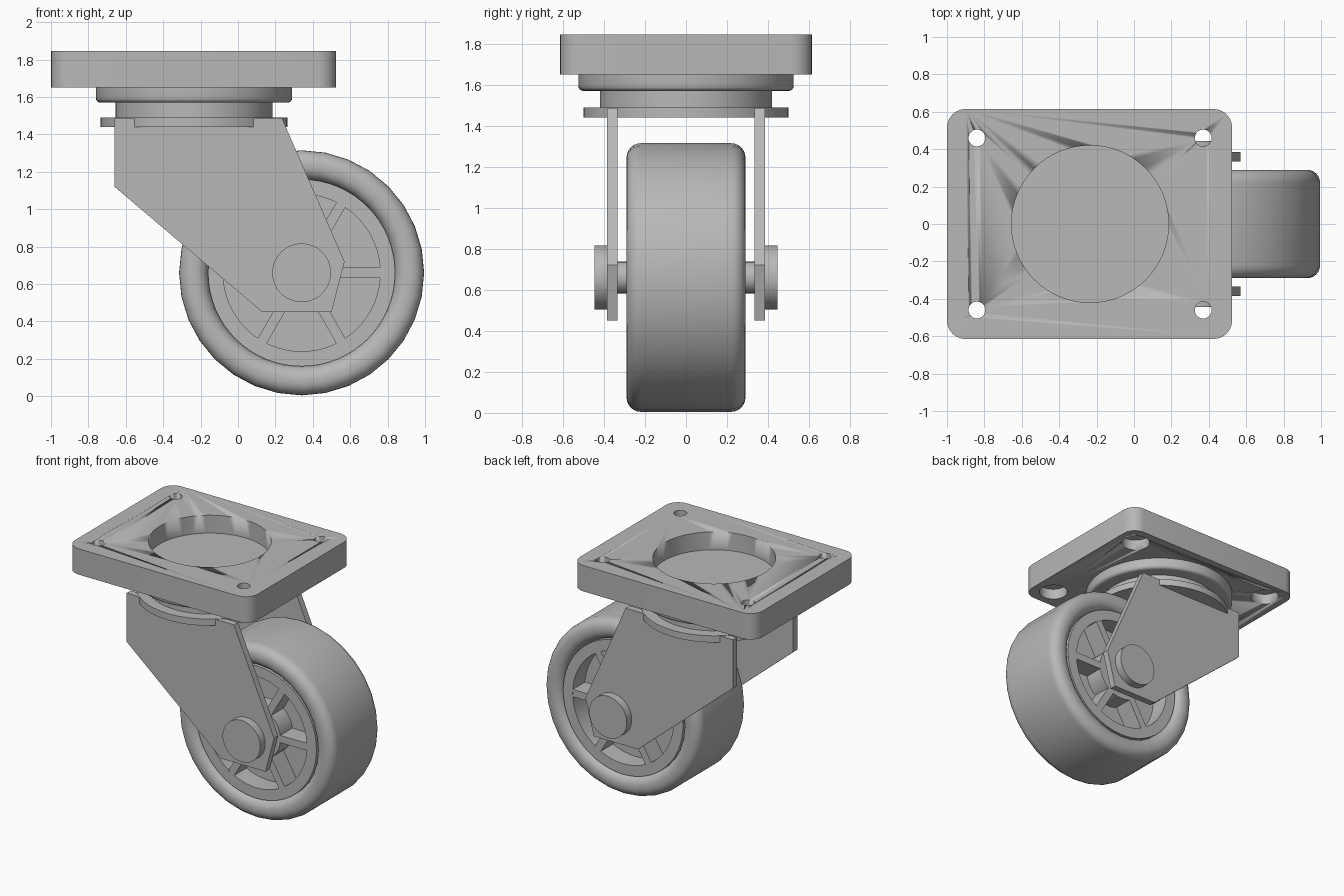
import bpy, bmesh, math
from mathutils import Matrix, Vector

if "Cube" in bpy.data.objects:
    bpy.data.objects.remove(bpy.data.objects["Cube"], do_unlink=True)

steel = bpy.data.materials.new("plain_grey")
steel.use_nodes = True
grey = (0.48, 0.48, 0.48, 1)
steel.diffuse_color = grey
steel.node_tree.nodes["Principled BSDF"].inputs["Base Color"].default_value = grey

SWIVEL_X = -0.235
WHEEL = Vector((0.34, 0, 0.66))


def finish(name, bm, smooth=True):
    bmesh.ops.recalc_face_normals(bm, faces=bm.faces)
    mesh = bpy.data.meshes.new(name)
    bm.to_mesh(mesh)
    bm.free()
    mesh.materials.append(steel)
    ob = bpy.data.objects.new(name, mesh)
    bpy.context.collection.objects.link(ob)
    bpy.ops.object.select_all(action='DESELECT')
    ob.select_set(True)
    bpy.context.view_layer.objects.active = ob
    if smooth:
        bpy.ops.object.shade_smooth_by_angle(angle=math.radians(35))
    return ob


def lathe(name, profile, centre, segs=64, along_y=False, closed=False):
    """Revolve (radius, height) points about z, or about y for wheel parts."""
    bm = bmesh.new()
    verts = [bm.verts.new((r, 0, h)) for r, h in profile]
    pairs = list(zip(verts, verts[1:] + verts[:1]))
    edges = [bm.edges.new(p) for p in (pairs if closed else pairs[:-1])]
    bmesh.ops.spin(bm, geom=verts + edges, cent=(0, 0, 0), axis=(0, 0, 1),
                   angle=math.tau, steps=segs, use_duplicate=False)
    bmesh.ops.remove_doubles(bm, verts=bm.verts, dist=1e-5)
    if along_y:
        bm.transform(Matrix.Rotation(math.pi / 2, 4, 'X'))
    bm.transform(Matrix.Translation(centre))
    return finish(name, bm)


def cylinder(name, radius, low, high, centre, segs=64, along_y=False):
    return lathe(name, [(0, low), (radius, low), (radius, high), (0, high)],
                 centre, segs, along_y)


def prism(name, points, depth):
    """Extrude a closed outline of 3D points by a vector."""
    bm = bmesh.new()
    face = bm.faces.new([bm.verts.new(p) for p in points])
    new = bmesh.ops.extrude_face_region(bm, geom=[face])["geom"]
    bmesh.ops.translate(bm, vec=depth, verts=[v for v in new if isinstance(v, bmesh.types.BMVert)])
    return finish(name, bm)


def cut(target, cutter):
    mod = target.modifiers.new("cut", 'BOOLEAN')
    mod.operation, mod.solver, mod.object = 'DIFFERENCE', 'EXACT', cutter
    bpy.context.view_layer.objects.active = target
    bpy.ops.object.modifier_apply(modifier=mod.name)
    bpy.data.objects.remove(cutter, do_unlink=True)


def arc(cx, cy, r, start, end, steps=6):
    angles = [math.radians(start + (end - start) * i / steps) for i in range(steps + 1)]
    return [(cx + r * math.cos(a), cy + r * math.sin(a)) for a in angles]


# Mounting plate: rounded rectangle with a round recess and four bolt holes
x0, x1, half_w, r = -1.0, 0.525, 0.615, 0.1
outline = (arc(x1 - r, half_w - r, r, 0, 90) + arc(x0 + r, half_w - r, r, 90, 180)
           + arc(x0 + r, r - half_w, r, 180, 270) + arc(x1 - r, r - half_w, r, 270, 360))
plate = prism("mounting_plate", [(x, y, 1.65) for x, y in outline], (0, 0, 0.195))
cut(plate, cylinder("recess_cutter", 0.42, 1.71, 1.95, (SWIVEL_X, 0, 0)))
for x in (-0.84, 0.37):
    for y in (-0.46, 0.46):
        bolt = [(0, 1.6), (0.1, 1.6), (0.1, 1.73), (0.045, 1.73), (0.045, 1.95), (0, 1.95)]
        cut(plate, lathe("bolt_cutter", bolt, (x, y, 0), 32))

# Swivel bearing: rounded cup, neck and lower disc
cup = [(0, 1.57)] + arc(0.5, 1.595, 0.025, -90, 0, 4) + [(0.525, 1.655), (0, 1.655)]
lathe("swivel_cup", cup, (SWIVEL_X, 0, 0))
cylinder("swivel_neck", 0.42, 1.48, 1.58, (SWIVEL_X, 0, 0))
cylinder("swivel_disc", 0.5, 1.44, 1.49, (SWIVEL_X, 0, 0))

# Fork plates and axle heads on both sides
fork = [(-0.66, 1.487), (0.235, 1.487), (0.57, 0.72), (0.5, 0.45), (0.13, 0.45), (-0.66, 1.12)]
for side, label in ((-1, "front"), (1, "back")):
    prism(label + "_fork_plate", [(x, side * 0.335, z) for x, z in fork], (0, side * 0.05, 0))
    low, high = sorted((-side * 0.38, -side * 0.445))
    cylinder(label + "_axle_head", 0.157, low, high, WHEEL, 48, True)
cylinder("axle", 0.077, -0.38, 0.38, WHEEL, 32, True)

# Tyre with rounded shoulders
half = [(0.47, 0.22)] + arc(0.57, 0.22, 0.07, 180, 90) + arc(0.585, 0.22, 0.07, 90, 0)
tyre = half + [(r, -h) for r, h in reversed(half)]
lathe("tyre", tyre, WHEEL, 32, True, True)

# Wheel centre: web, outer ring, hub and three crossing bars that make six spokes
FACE = 0.265
cylinder("wheel_web", 0.45, -0.12, 0.12, WHEEL, 64, True)
lathe("rim_ring", [(0.42, -FACE), (0.5, -FACE), (0.5, FACE), (0.42, FACE)],
      WHEEL, 64, True, True)
cylinder("hub", 0.2, -FACE, FACE, WHEEL, 48, True)
for i in range(3):
    bm = bmesh.new()
    bmesh.ops.create_cube(bm, size=1)
    bm.transform(Matrix.Translation(WHEEL) @ Matrix.Rotation(i * math.pi / 3, 4, 'Y')
                 @ Matrix.Diagonal((0.85, 2 * FACE - 0.002, 0.055, 1)))
    finish("spoke_bar_%d" % (i + 1), bm, False)
